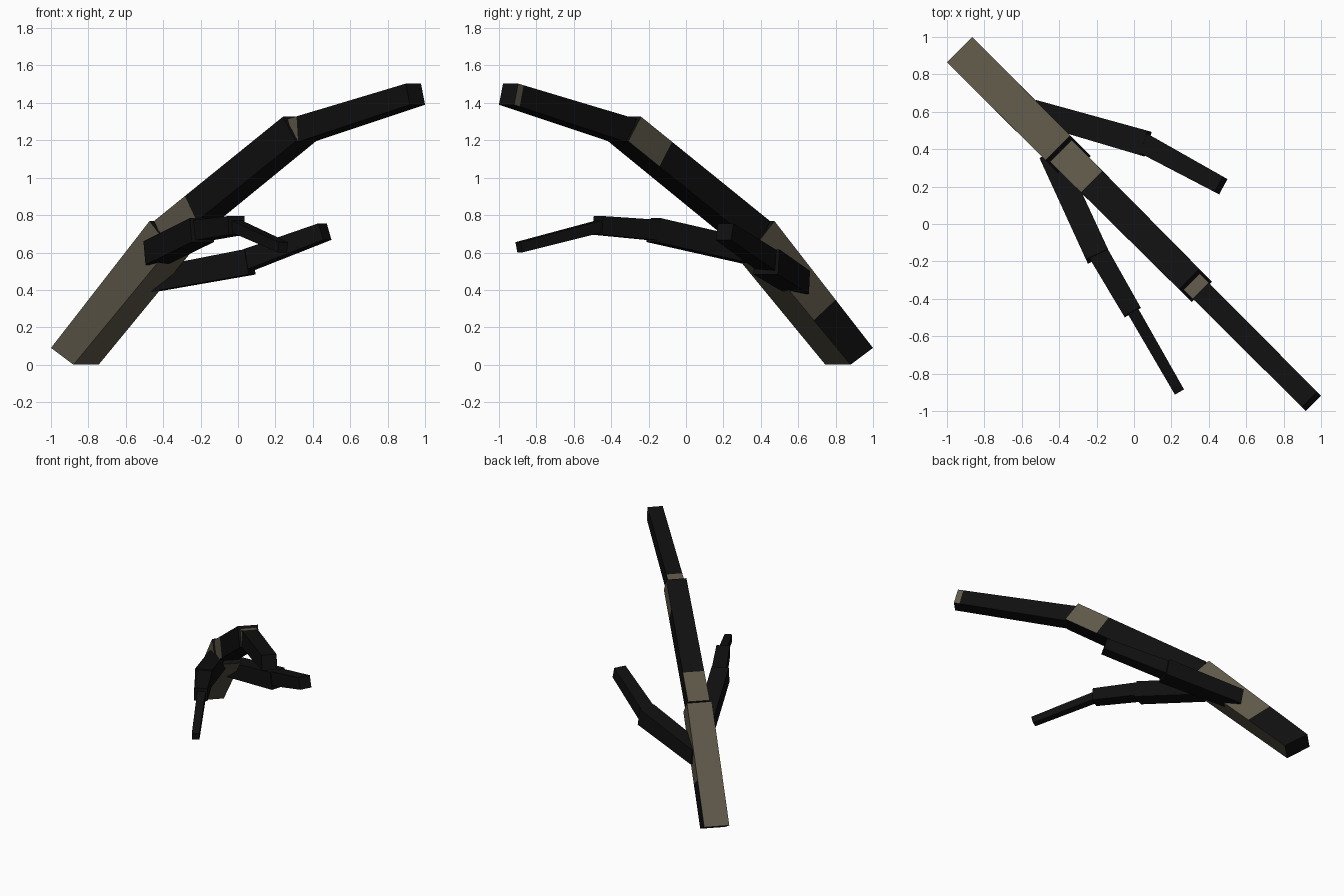
import bpy, bmesh
from mathutils import Vector

if "Cube" in bpy.data.objects:
    bpy.data.objects.remove(bpy.data.objects["Cube"])

R2 = 2 ** 0.5


def material(name, rgb):
    m = bpy.data.materials.new(name)
    m.diffuse_color = (*rgb, 1)
    m.use_nodes = True
    m.node_tree.nodes["Principled BSDF"].inputs["Base Color"].default_value = m.diffuse_color
    return m


BARK = material("dark_bark", (0.005, 0.005, 0.005))
TAN = material("bare_wood", (0.11, 0.096, 0.065))
TOP, PLUS, LOW, MINUS = range(4)


def prism(name, rings, tan=()):
    """Four-sided limb through rings of corners; tan lists (band, side) pairs."""
    bm = bmesh.new()
    vs = [[bm.verts.new(c) for c in r] for r in rings]
    for b in range(len(vs) - 1):
        for k in range(4):
            n = (k + 1) % 4
            f = bm.faces.new((vs[b][k], vs[b][n], vs[b + 1][n], vs[b + 1][k]))
            f.material_index = int((b, k) in tan)
    bm.faces.new(vs[0])
    bm.faces.new(vs[-1])
    bmesh.ops.recalc_face_normals(bm, faces=bm.faces)
    me = bpy.data.meshes.new(name)
    bm.to_mesh(me)
    bm.free()
    me.materials.append(BARK)
    me.materials.append(TAN)
    ob = bpy.data.objects.new(name, me)
    bpy.context.collection.objects.link(ob)


def diag_ring(top, low, width):
    """Ring in the diagonal plane: top and low are (distance along diagonal, z)."""
    h = width / 2
    return [Vector(((s + w) / R2, (w - s) / R2, z))
            for (s, z), w in ((top, -h), (top, h), (low, h), (low, -h))]


def mix(a, b, t):
    return [p.lerp(q, t) for p, q in zip(a, b)]


def twig(name, p, q, w0, w1):
    """Tapered square stick from p to q."""
    p, q = Vector(p), Vector(q)
    d = (q - p).normalized()
    side = d.cross(Vector((0, 0, 1))).normalized()
    up = side.cross(d)
    rings = [[c + (side * i + up * j) * w / 2
              for i, j in ((-1, 1), (1, 1), (1, -1), (-1, -1))]
             for c, w in ((p, w0), (q, w1))]
    prism(name, rings)


# Main limb: lower piece, bare wood except the ends and one dark side patch
a = diag_ring((-1.319, 0.09), (-1.149, 0.0), 0.19)
b = diag_ring((-0.575, 0.768), (-0.42, 0.626), 0.188)
prism("lower_limb", [a, mix(a, b, 0.38), b],
      {(0, TOP), (0, LOW), (0, MINUS), (1, TOP), (1, PLUS), (1, LOW), (1, MINUS)})

# Main limb: middle piece, bare patches at each end
a = diag_ring((-0.553, 0.768), (-0.466, 0.633), 0.165)
b = diag_ring((0.416, 1.326), (0.513, 1.195), 0.153)
prism("middle_limb", [a, mix(a, b, 0.24), mix(a, b, 0.76), b],
      {(0, TOP), (0, MINUS), (2, PLUS)})

# Main limb: upper piece
a = diag_ring((0.435, 1.314), (0.49, 1.187), 0.122)
c = diag_ring((0.503, 1.328), (0.515, 1.192), 0.121)
b = diag_ring((1.326, 1.503), (1.357, 1.39), 0.115)
prism("upper_limb", [a, c, mix(c, b, 0.95), b],
      {(0, TOP), (0, MINUS), (2, PLUS)})

# Back side branch
twig("back_branch_inner", (-0.53, 0.60, 0.44), (0.064, 0.43, 0.55), 0.125, 0.137)
twig("back_branch_outer", (0.04, 0.437, 0.555), (0.465, 0.206, 0.712), 0.11, 0.093)

# Front side branch
twig("front_branch_inner", (-0.442, 0.368, 0.597), (-0.193, -0.173, 0.72), 0.128, 0.13)
twig("front_branch_middle", (-0.20, -0.14, 0.718), (-0.008, -0.471, 0.745), 0.11, 0.1)
twig("front_branch_tip", (-0.015, -0.45, 0.743), (0.24, -0.893, 0.628), 0.063, 0.056)
